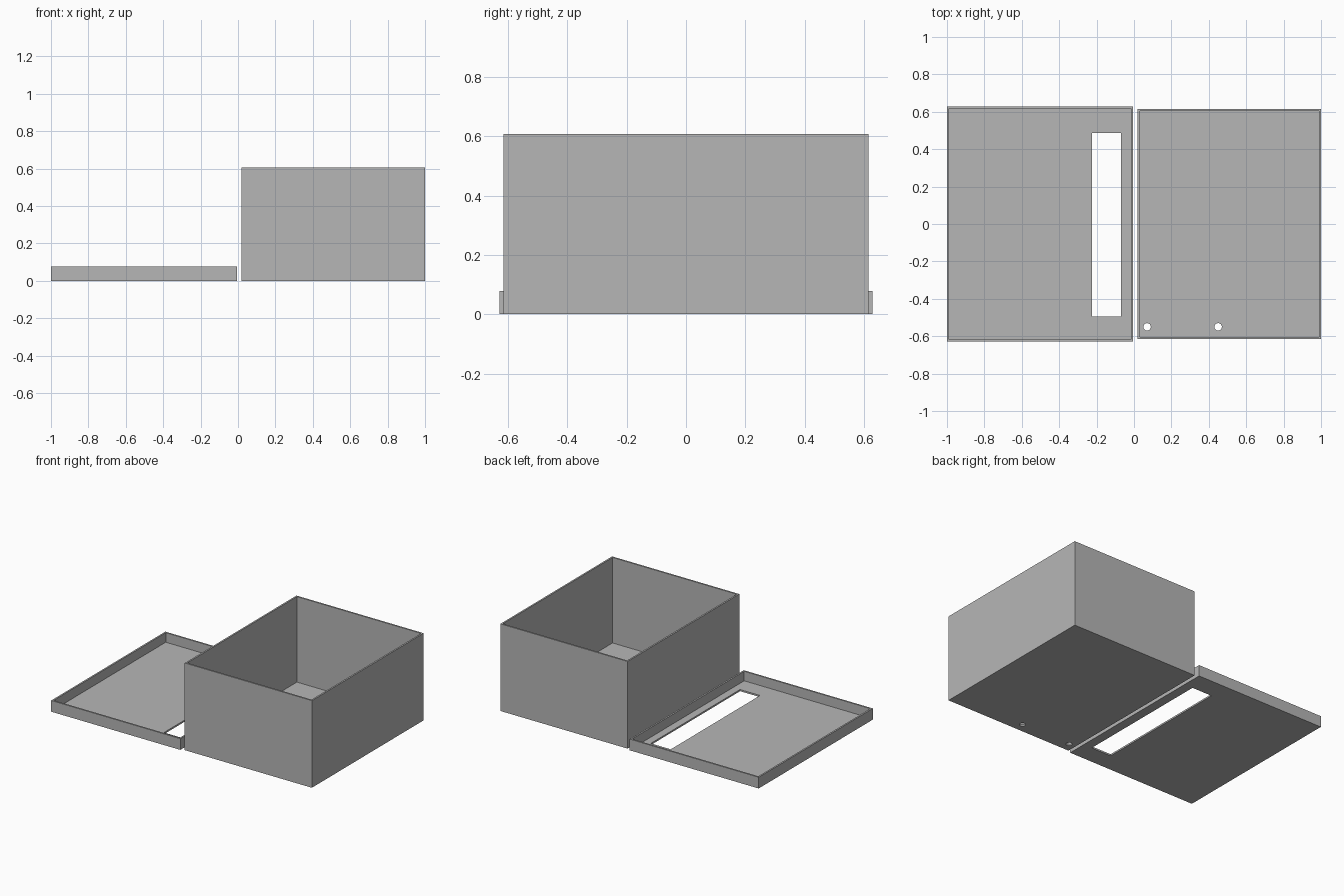
import bpy

cube = bpy.data.objects.get("Cube")
if cube:
    bpy.data.objects.remove(cube, do_unlink=True)

WALL = 0.0115
BOX_TOP = 0.607
LID_TOP = 0.078

grey = bpy.data.materials.new("mid grey")
grey.use_nodes = True
grey.diffuse_color = (0.47, 0.47, 0.47, 1)
grey.node_tree.nodes["Principled BSDF"].inputs["Base Color"].default_value = (0.47, 0.47, 0.47, 1)


def block(name, low, high):
    """Box between two opposite corners."""
    centre = [(a + b) / 2 for a, b in zip(low, high)]
    bpy.ops.mesh.primitive_cube_add(size=1, location=centre)
    ob = bpy.context.object
    ob.name = name
    ob.scale = [b - a for a, b in zip(low, high)]
    bpy.ops.object.transform_apply(location=True, rotation=False, scale=True)
    ob.data.materials.append(grey)
    return ob


def cut(ob, cutter):
    """Subtract the cutter for good and remove it."""
    mod = ob.modifiers.new("cut", "BOOLEAN")
    mod.operation = "DIFFERENCE"
    mod.solver = "EXACT"
    mod.object = cutter
    bpy.context.view_layer.objects.active = ob
    bpy.ops.object.modifier_apply(modifier=mod.name)
    bpy.data.objects.remove(cutter, do_unlink=True)


def tray(name, x0, x1, half_depth, height):
    """Open-topped tray with thin walls and floor."""
    ob = block(name, (x0, -half_depth, 0), (x1, half_depth, height))
    inner = half_depth - WALL
    cut(ob, block("cavity", (x0 + WALL, -inner, WALL), (x1 - WALL, inner, height + 1)))
    return ob


# Deep box with two round holes in its floor
box = tray("box_body", 0.02, 1.0, 0.615, BOX_TOP)
for x in (0.07, 0.45):
    bpy.ops.mesh.primitive_cylinder_add(vertices=16, radius=0.02, depth=0.1, location=(x, -0.55, 0))
    hole = bpy.context.object
    hole.data.materials.append(grey)
    cut(box, hole)

# Shallow lid lying upside down, with a long window slot
lid = tray("lid", -1.0, -0.005, 0.628, LID_TOP)
cut(lid, block("slot", (-0.224, -0.495, -0.1), (-0.07, 0.487, 0.1)))
